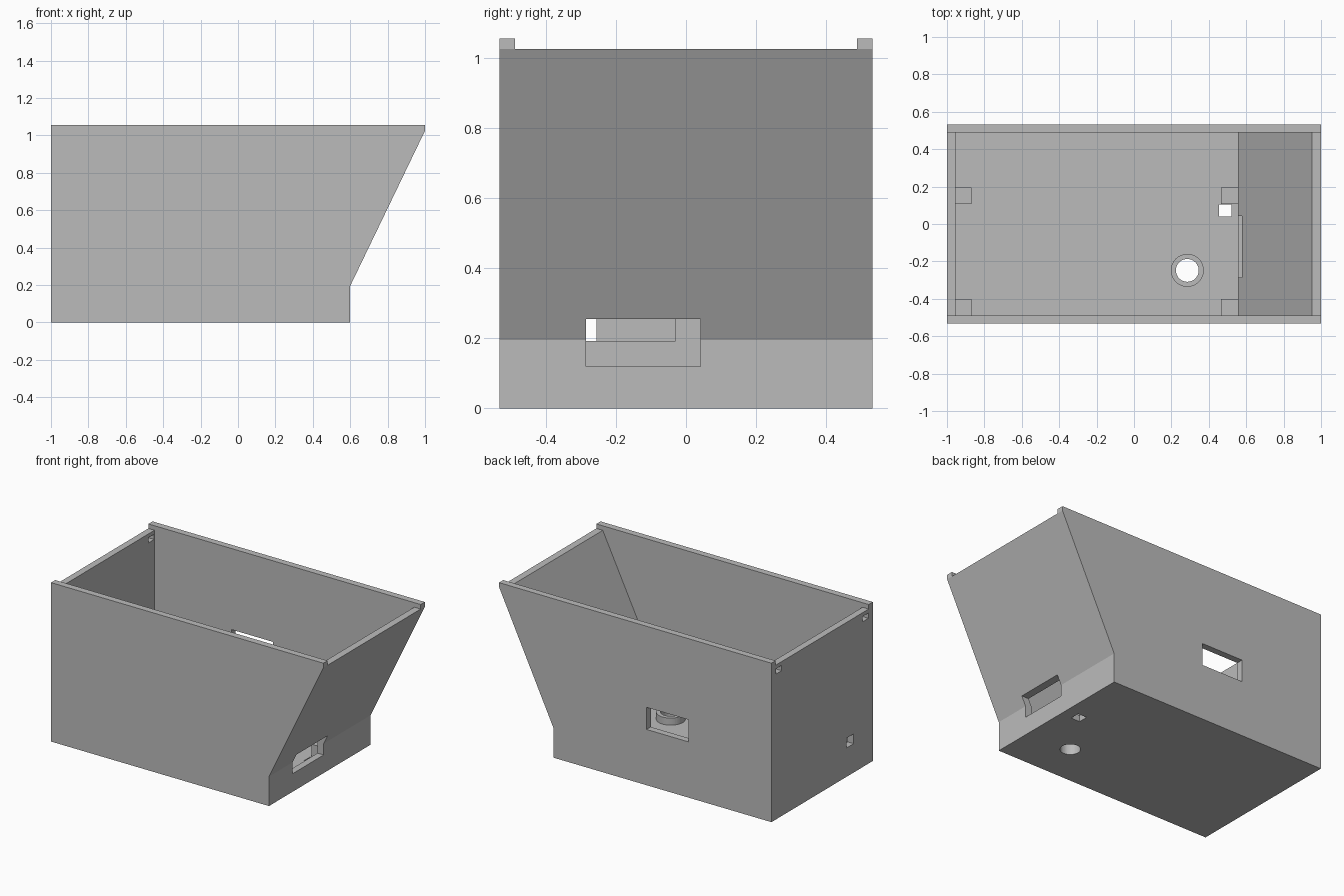
import bpy, bmesh

cube = bpy.data.objects.get("Cube")
if cube:
    bpy.data.objects.remove(cube, do_unlink=True)

grey = bpy.data.materials.new("plain_grey")
grey.use_nodes = True
grey.diffuse_color = (0.5, 0.5, 0.5, 1)
grey.node_tree.nodes["Principled BSDF"].inputs["Base Color"].default_value = (0.5, 0.5, 0.5, 1)


def finish(name, bm):
    bmesh.ops.recalc_face_normals(bm, faces=bm.faces[:])
    mesh = bpy.data.meshes.new(name)
    bm.to_mesh(mesh)
    bm.free()
    mesh.materials.append(grey)
    obj = bpy.data.objects.new(name, mesh)
    bpy.context.scene.collection.objects.link(obj)
    return obj


def prism(name, profile, half_width):
    """Extrude an x-z profile symmetrically along y."""
    bm = bmesh.new()
    face = bm.faces.new([bm.verts.new((x, -half_width, z)) for x, z in profile])
    out = bmesh.ops.extrude_face_region(bm, geom=[face])
    verts = [v for v in out["geom"] if isinstance(v, bmesh.types.BMVert)]
    bmesh.ops.translate(bm, verts=verts, vec=(0, 2 * half_width, 0))
    return finish(name, bm)


def box(name, xs, ys, zs):
    bm = bmesh.new()
    bmesh.ops.create_cube(bm, size=1)
    for v in bm.verts:
        v.co = [lim[0] if c < 0 else lim[1] for c, lim in zip(v.co, (xs, ys, zs))]
    return finish(name, bm)


def cylinder(name, x, y, radius, z0, z1):
    bm = bmesh.new()
    bmesh.ops.create_cone(bm, cap_ends=True, segments=48, radius1=radius,
                          radius2=radius, depth=z1 - z0)
    bmesh.ops.translate(bm, verts=bm.verts[:], vec=(x, y, (z0 + z1) / 2))
    return finish(name, bm)


def cut(target, cutter):
    mod = target.modifiers.new("cut", "BOOLEAN")
    mod.operation = "DIFFERENCE"
    mod.solver = "EXACT"
    mod.object = cutter
    with bpy.context.temp_override(object=target, active_object=target):
        bpy.ops.object.modifier_apply(modifier=mod.name)
    bpy.data.objects.remove(cutter, do_unlink=True)


# Outer shell with one sloping end
shell = prism("enclosure_shell", [(-1, 0), (0.6, 0), (0.6, 0.195), (1, 1.025),
                                  (1, 1.055), (-1, 1.055)], 0.532)

# Cavity, with both end walls lowered for the lid
cut(shell, prism("cavity", [(-0.955, 0.043), (0.555, 0.043), (0.555, 0.21),
                            (0.953, 1.025), (1.1, 1.025), (1.1, 1.2), (-1.1, 1.2),
                            (-1.1, 1.025), (-0.955, 1.025)], 0.488))

# Openings in the walls and floor
openings = {
    "sloped_end_port": ((0.5, 0.8), (-0.285, 0.042), (0.12, 0.255)),
    "back_port": ((-0.39, -0.083), (0.4, 0.7), (0.37, 0.517)),
    "straight_end_port": ((-1.1, -0.9), (-0.33, -0.255), (0.192, 0.257)),
    "end_recess": ((-0.975, -0.9), (-0.255, -0.03), (0.192, 0.257)),
    "floor_slot": ((0.455, 0.52), (0.04, 0.105), (-0.1, 0.1)),
    "lid_catch_back": ((-1.1, -0.9), (0.425, 0.485), (0.965, 1.0)),
    "lid_catch_front": ((-1.1, -0.9), (-0.485, -0.425), (0.965, 1.0)),
}
for name, limits in openings.items():
    cut(shell, box(name, *limits))

# Round floor hole with a raised collar
HOLE = (0.285, -0.248)
cut(shell, cylinder("floor_hole", *HOLE, 0.061, -0.1, 0.2))
collar = cylinder("floor_collar", *HOLE, 0.088, 0.04, 0.09)
cut(collar, cylinder("collar_hole", *HOLE, 0.061, -0.1, 0.2))

# Four board standoffs on the floor
for end, xs in (("left", (0.465, 0.556)), ("right", (-0.956, -0.87))):
    for side, ys in (("front", (-0.489, -0.4)), ("back", (0.108, 0.195))):
        box(f"standoff_{side}_{end}", xs, ys, (0.04, 0.13))
